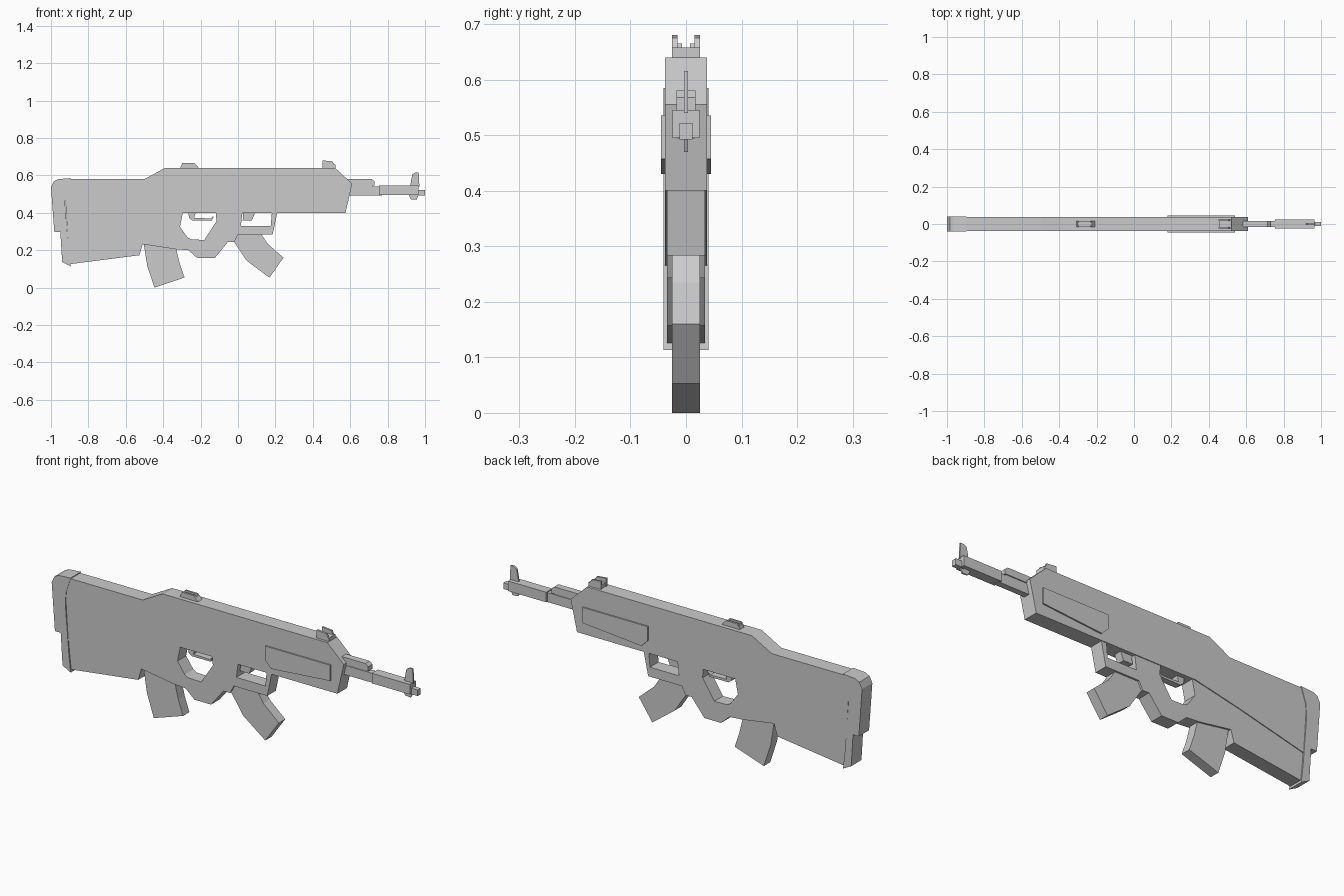
import bpy, bmesh


def prism(name, pts, half, y=0.0):
    """Extrude an x-z profile along y, from y-half to y+half."""
    bm = bmesh.new()
    face = bm.faces.new([bm.verts.new((x, y - half, z)) for x, z in pts])
    out = bmesh.ops.extrude_face_region(bm, geom=[face])
    moved = [v for v in out["geom"] if isinstance(v, bmesh.types.BMVert)]
    bmesh.ops.translate(bm, verts=moved, vec=(0, 2 * half, 0))
    bmesh.ops.recalc_face_normals(bm, faces=bm.faces[:])
    mesh = bpy.data.meshes.new(name)
    bm.to_mesh(mesh)
    bm.free()
    obj = bpy.data.objects.new(name, mesh)
    bpy.context.collection.objects.link(obj)
    return obj


def box(name, x0, x1, z0, z1, half, y=0.0):
    return prism(name, [(x0, z0), (x1, z0), (x1, z1), (x0, z1)], half, y)


# Upper shell, with the slanted nose and the ledge running down to the butt
prism("upper_shell", [
    (-0.93, 0.58), (-0.50, 0.58), (-0.39, 0.64), (0.52, 0.64), (0.61, 0.555),
    (0.575, 0.40), (-0.31, 0.40), (-0.55, 0.35), (-0.91, 0.265)], 0.038)

# Lower shell, slightly narrower; notches under the upper shell form the openings
prism("lower_shell", [
    (0.212, 0.41), (0.185, 0.283), (0.0, 0.283), (-0.02, 0.243), (-0.055, 0.243),
    (-0.125, 0.157), (-0.217, 0.157), (-0.265, 0.2), (-0.335, 0.205),
    (-0.51, 0.232), (-0.527, 0.173), (-0.91, 0.124), (-0.91, 0.275),
    (-0.55, 0.36), (-0.33, 0.41), (-0.293, 0.41), (-0.31, 0.325),
    (-0.27, 0.268), (-0.25, 0.257), (-0.18, 0.255), (-0.115, 0.355),
    (-0.12, 0.41), (0.025, 0.41), (0.015, 0.33), (0.175, 0.33), (0.182, 0.41)], 0.034)

# Butt pad with stepped heel
prism("butt_pad", [
    (-1.0, 0.537), (-0.985, 0.568), (-0.962, 0.58), (-0.895, 0.585),
    (-0.92, 0.51), (-0.925, 0.45), (-0.905, 0.20), (-0.895, 0.113),
    (-0.94, 0.137), (-0.95, 0.297), (-0.982, 0.297)], 0.0405)

# Magazine and front hand grip
prism("magazine", [
    (-0.505, 0.24), (-0.485, 0.115), (-0.447, 0.0), (-0.286, 0.054),
    (-0.312, 0.13), (-0.334, 0.22)], 0.025)
prism("front_grip", [
    (-0.02, 0.243), (0.0, 0.29), (0.122, 0.29), (0.158, 0.235), (0.243, 0.16),
    (0.168, 0.053), (0.045, 0.145)], 0.025)

# Trigger strip and the block in the front opening
prism("trigger", [
    (-0.265, 0.405), (-0.262, 0.372), (-0.245, 0.36), (-0.14, 0.36),
    (-0.128, 0.385), (-0.145, 0.37), (-0.235, 0.372), (-0.225, 0.405)], 0.016)
prism("front_opening_block", [
    (0.03, 0.41), (0.025, 0.36), (0.075, 0.36), (0.095, 0.41)], 0.02)

# Handguard panels on both sides
for side, label in ((-1, "right"), (1, "left")):
    prism("handguard_panel_" + label, [
        (0.18, 0.535), (0.54, 0.535), (0.54, 0.457), (0.215, 0.43),
        (0.18, 0.465)], 0.005, side * 0.04)

# Barrel, gas block and muzzle
box("inner_barrel", 0.56, 0.77, 0.493, 0.54, 0.015)
prism("gas_block", [
    (0.56, 0.545), (0.56, 0.58), (0.715, 0.58), (0.73, 0.568),
    (0.73, 0.545)], 0.017)
box("gas_block_base", 0.57, 0.72, 0.535, 0.55, 0.012)
box("outer_barrel", 0.755, 0.965, 0.495, 0.545, 0.024)
box("muzzle", 0.95, 1.0, 0.492, 0.522, 0.012)

# Thin fin sight and lug at the muzzle
prism("muzzle_sight", [
    (0.92, 0.54), (0.932, 0.605), (0.948, 0.615), (0.966, 0.615),
    (0.97, 0.54)], 0.004)
prism("muzzle_lug", [
    (0.91, 0.50), (0.925, 0.472), (0.955, 0.47), (0.968, 0.50)], 0.004)

# Rear top sight: low base with two side rails
prism("rear_sight_base", [
    (-0.31, 0.635), (-0.303, 0.657), (-0.225, 0.657), (-0.205, 0.635)], 0.016)
for side, label in ((-1, "right"), (1, "left")):
    prism("rear_sight_rail_" + label, [
        (-0.31, 0.635), (-0.298, 0.665), (-0.232, 0.665),
        (-0.205, 0.635)], 0.005, side * 0.012)

# Forward top sight: base with two ears
box("fore_sight_base", 0.455, 0.52, 0.635, 0.658, 0.025)
for side, label in ((-1, "right"), (1, "left")):
    prism("fore_sight_ear_" + label, [
        (0.452, 0.64), (0.452, 0.68), (0.505, 0.675),
        (0.52, 0.64)], 0.005, side * 0.02)
